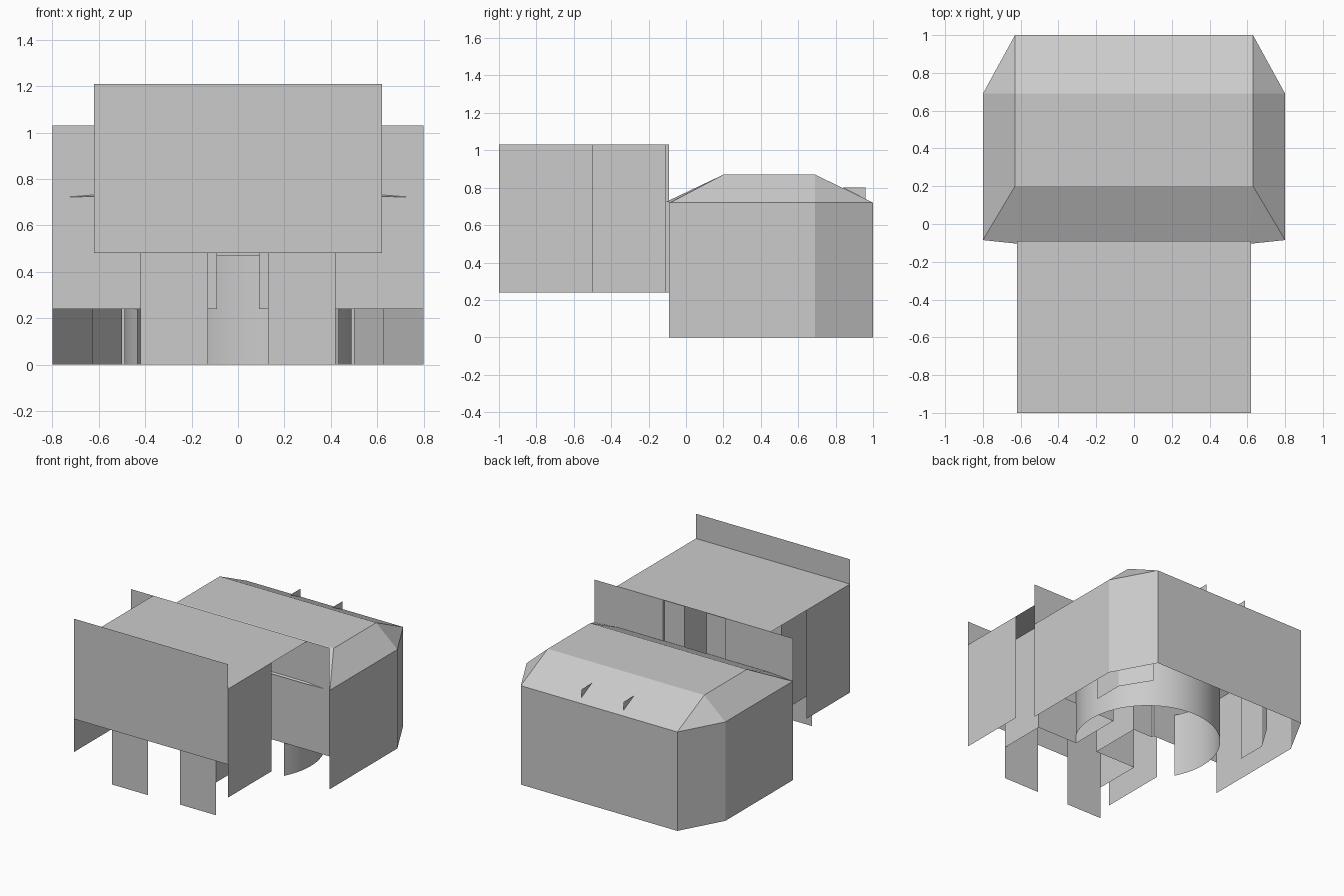
import bpy, math

if "Cube" in bpy.data.objects:
    bpy.data.objects.remove(bpy.data.objects["Cube"])


def mesh(name, verts, faces, smooth=False):
    me = bpy.data.meshes.new(name)
    me.from_pydata(verts, [], faces)
    me.update()
    if smooth:
        for p in me.polygons:
            p.use_smooth = True
    ob = bpy.data.objects.new(name, me)
    bpy.context.collection.objects.link(ob)
    return ob


def wall(name, path, z0, z1, smooth=False):
    """Thin sheet standing on a plan-view path."""
    n = len(path)
    verts = [(x, y, z) for z in (z0, z1) for x, y in path]
    faces = [(i, i + 1, n + i + 1, n + i) for i in range(n - 1)]
    return mesh(name, verts, faces, smooth)


def pair(name, path, z0, z1):
    """The same wall on the right and on the left."""
    wall(name + "_right", path, z0, z1)
    wall(name + "_left", [(-x, y) for x, y in path][::-1], z0, z1)


EAVE, RIDGE, LOW, TOP = 0.72, 0.87, 0.24, 1.03

# rear hall: outer walls, open to the front
wall("rear_hall_walls", [(0.8, -0.09), (0.8, 0.69), (0.63, 1.0),
                         (-0.63, 1.0), (-0.8, 0.69), (-0.8, -0.09)], 0, EAVE)

# rear hall: hipped roof with a slightly bowed front edge
right = [(0.8, -0.085, EAVE), (0.8, 0.69, EAVE), (0.63, 1.0, EAVE),
         (0.63, 0.2, RIDGE), (0.63, 0.69, RIDGE), (0.61, -0.105, EAVE + 0.005)]
left = [(-x, y, z) for x, y, z in right]
side = [(0, 1, 4, 3), (1, 2, 4), (0, 3, 5)]
faces = side + [tuple(i + 6 for i in reversed(f)) for f in side]
faces += [(3, 4, 10, 9), (4, 2, 8, 10), (5, 3, 9, 11)]
mesh("rear_hall_roof", right + left, faces)

# two small fins on the rear roof slope
for s, tag in ((1, "right"), (-1, "left")):
    x = 0.17 * s
    mesh("roof_fin_" + tag, [(x, 0.84, 0.8), (x, 0.96, 0.8), (x, 0.96, 0.74)], [(0, 1, 2)])

# inner angled walls and the round chamber inside the rear hall
pair("inner_wall", [(0.63, 0.37), (0.63, 0.59), (0.5, 0.8)], 0, EAVE)
R, CY = 0.49, 0.14
a0 = math.asin((-0.09 - CY) / R)
N = 40
arc = [(R * math.cos(a), CY + R * math.sin(a))
       for a in (a0 + (math.pi - 2 * a0) * i / N for i in range(N + 1))]
wall("round_chamber", arc, 0, 0.47, smooth=True)

# dividing wall, corridor and front room walls
pair("dividing_wall", [(0.8, -0.09), (0.25, -0.09), (0.25, -0.11), (0.09, -0.11),
                       (0.09, -0.5), (0.42, -0.5), (0.42, -0.85)], LOW, TOP)

# front block: side walls, legs, roof and tall front panel
pair("front_side_wall", [(0.62, -1.0), (0.62, -0.5)], LOW, TOP)
pair("front_leg", [(0.13, -0.85), (0.42, -0.85)], 0, TOP)
wall("front_panel", [(-0.62, -1.0), (0.62, -1.0)], 0.48, 1.21)
mesh("front_roof", [(-0.62, -1.0, TOP), (0.62, -1.0, TOP),
                    (0.62, -0.09, TOP), (-0.62, -0.09, TOP)], [(0, 1, 2, 3)])
